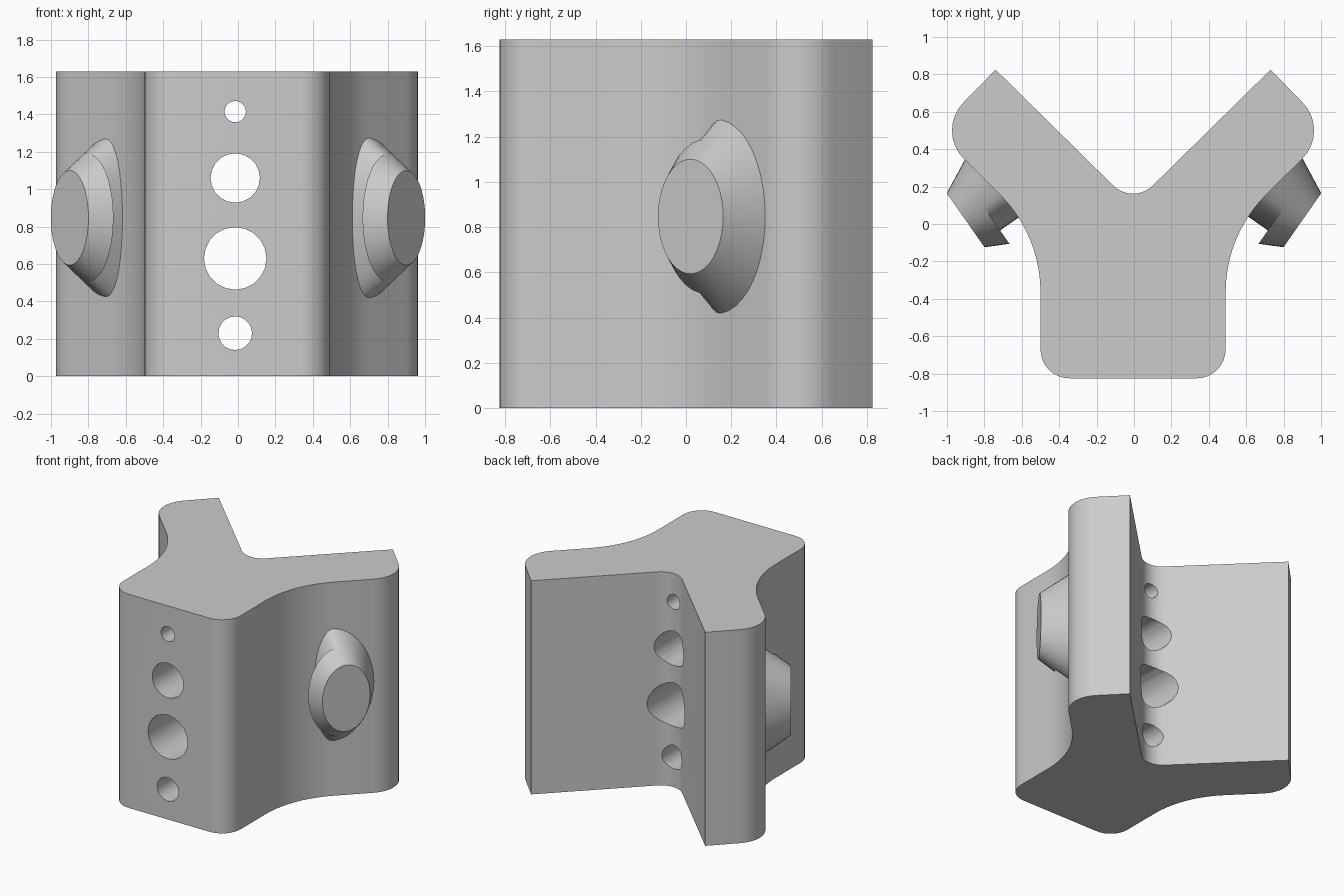
import bpy, bmesh
from math import sin, cos, pi, radians
from mathutils import Vector

cube = bpy.data.objects.get("Cube")
if cube:
    bpy.data.objects.remove(cube, do_unlink=True)

HEIGHT = 1.63
grey = bpy.data.materials.new("plain grey")
grey.use_nodes = True
grey.diffuse_color = (0.6, 0.6, 0.6, 1)
grey.node_tree.nodes["Principled BSDF"].inputs["Base Color"].default_value = grey.diffuse_color


def make_object(name, bm):
    bmesh.ops.recalc_face_normals(bm, faces=bm.faces[:])
    mesh = bpy.data.meshes.new(name)
    bm.to_mesh(mesh)
    bm.free()
    mesh.materials.append(grey)
    obj = bpy.data.objects.new(name, mesh)
    bpy.context.collection.objects.link(obj)
    return obj


def activate(obj):
    bpy.ops.object.select_all(action="DESELECT")
    obj.select_set(True)
    bpy.context.view_layer.objects.active = obj


def arc(cx, cy, r, start, end, steps):
    angles = [radians(start + (end - start) * i / steps) for i in range(steps + 1)]
    return [(cx + r * cos(a), cy + r * sin(a)) for a in angles]


# Y-shaped body: half outline from front middle to notch middle, then mirrored
half = arc(0.34, -0.67, 0.155, -90, 0, 8)
half += arc(1.229, -0.364, 0.734, 180, 135, 10)
half += arc(0.755, 0.5, 0.213, -45, 45, 8)
half += [(0.735, 0.825)]
half += arc(0, 0.312, 0.15, -45, -90, 5)
outline = half + [(-x, y) for x, y in reversed(half[:-1])]

bm = bmesh.new()
base = bm.faces.new([bm.verts.new((x - 0.005, y, 0)) for x, y in outline])
top = bmesh.ops.extrude_face_region(bm, geom=[base])["geom"]
bmesh.ops.translate(bm, vec=(0, 0, HEIGHT),
                    verts=[v for v in top if isinstance(v, bmesh.types.BMVert)])
body = make_object("body", bm)

# Row of holes running front to back
for z, radius in ((0.23, 0.09), (0.63, 0.167), (1.06, 0.132), (1.415, 0.057)):
    bpy.ops.mesh.primitive_cylinder_add(vertices=20, radius=radius, depth=3,
                                        location=(-0.015, 0, z), rotation=(pi / 2, 0, 0))
    cutter = bpy.context.object
    cutter.hide_render = True
    activate(body)
    mod = body.modifiers.new("hole", "BOOLEAN")
    mod.operation = "DIFFERENCE"
    mod.solver = "EXACT"
    mod.object = cutter
    bpy.ops.object.modifier_apply(modifier=mod.name)
    bpy.data.objects.remove(cutter, do_unlink=True)


# Oval tapered knobs, undercut on the front half where they meet the body
def knob(name, side):
    centre = Vector((0.9, 0.02, 0.847))
    inward = Vector((-0.82, 0.572, 0))
    across = Vector((0.572, 0.82, 0))
    count = 40
    bm = bmesh.new()
    rings = []
    for depth, undercut in ((0, False), (0.12, False), (0.12, True), (0.3, True)):
        r = 0.176 + 0.51 * depth
        ring = []
        for i in range(count):
            a = 2 * pi * i / count
            width = 0.15 if undercut and cos(a) < 0 else r
            p = centre + inward * depth + across * (width * cos(a))
            ring.append(bm.verts.new((side * p.x, p.y, p.z + 1.44 * r * sin(a))))
        rings.append(ring)
    for lower, upper in zip(rings, rings[1:]):
        for i in range(count):
            j = (i + 1) % count
            bm.faces.new((lower[i], lower[j], upper[j], upper[i]))
    bm.faces.new(rings[0])
    bm.faces.new(rings[-1])
    bmesh.ops.remove_doubles(bm, verts=bm.verts[:], dist=0.0005)
    return make_object(name, bm)


parts = [body, knob("left_knob", 1), knob("right_knob", -1)]
for part in parts:
    activate(part)
    bpy.ops.object.shade_smooth_by_angle(angle=radians(30))
